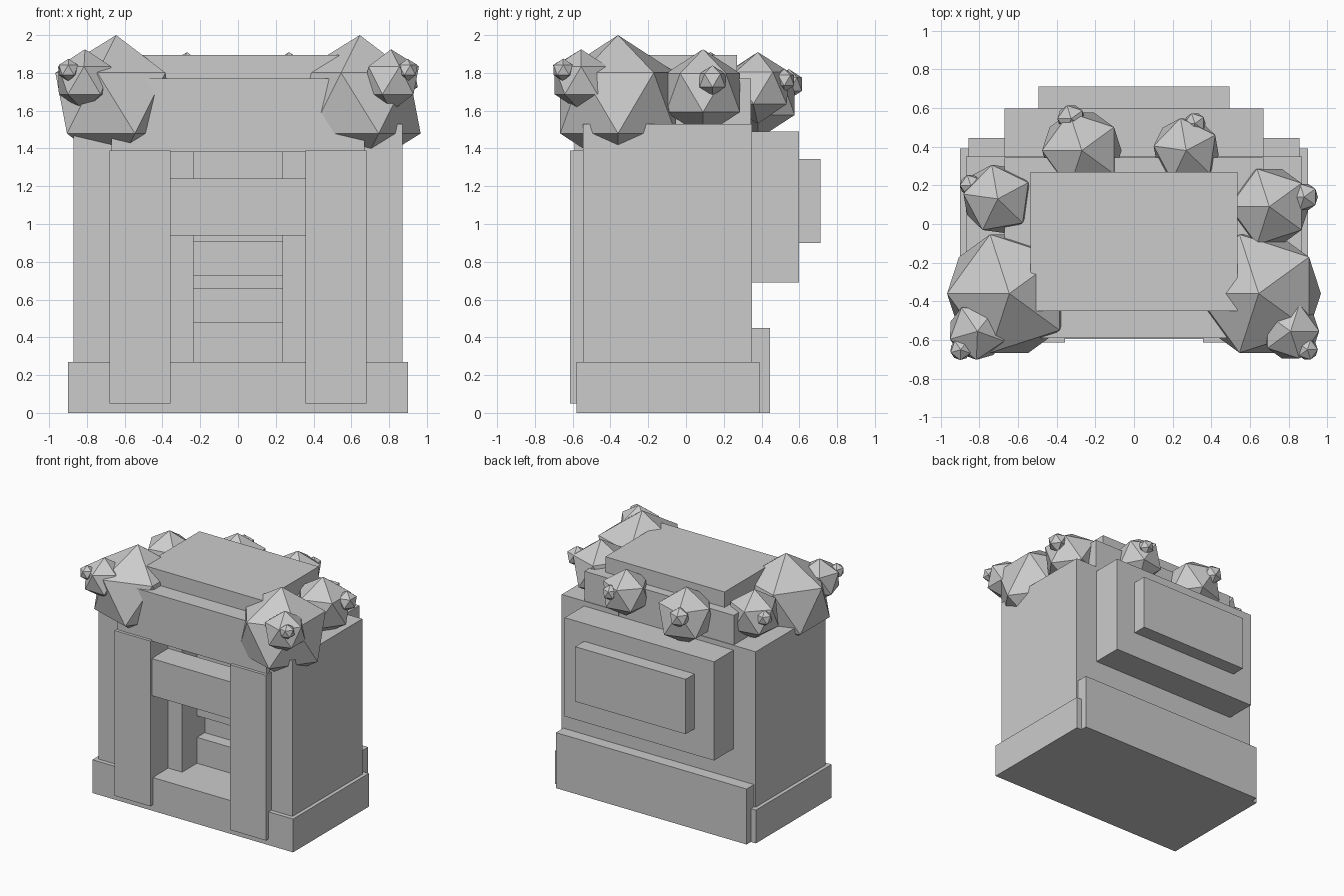
import bpy, math

if "Cube" in bpy.data.objects:
    bpy.data.objects.remove(bpy.data.objects["Cube"])

stone = bpy.data.materials.new("grey_stone")
stone.diffuse_color = (0.6, 0.6, 0.6, 1)
stone.use_nodes = True
stone.node_tree.nodes["Principled BSDF"].inputs["Base Color"].default_value = stone.diffuse_color


def finish(ob, name):
    ob.name = name
    ob.data.materials.append(stone)


def box(name, x, y, z):
    """Box from (min, max) ranges."""
    r = (x, y, z)
    bpy.ops.mesh.primitive_cube_add(size=1, location=[(a + b) / 2 for a, b in r])
    ob = bpy.context.object
    ob.scale = [b - a for a, b in r]
    bpy.ops.object.transform_apply(location=False, rotation=False, scale=True)
    finish(ob, name)


def pair(name, x, y, z):
    """Box and its copy mirrored across x = 0."""
    box("right_" + name, x, y, z)
    box("left_" + name, (-x[1], -x[0]), y, z)


def rock(name, pos, radius, turn=36):
    bpy.ops.mesh.primitive_ico_sphere_add(subdivisions=1, radius=radius, location=pos,
                                          rotation=(0, 0, math.radians(turn)))
    finish(bpy.context.object, name)


# plinth
box("plinth", (-0.9, 0.9), (-0.58, 0.39), (0, 0.27))
box("rear_plinth", (-0.855, 0.855), (0.35, 0.445), (0, 0.45))

# hollow body: side walls, stepped inner jambs, back of the recess
pair("side_wall", (0.36, 0.87), (-0.545, 0.35), (0.27, 1.53))
pair("inner_jamb", (0.235, 0.36), (-0.38, 0.35), (0.27, 1.38))
box("recess_back", (-0.235, 0.235), (-0.09, 0.35), (0.27, 1.38))

# slabs across the recess, leaving two slots
for i, z in enumerate([(0.27, 0.48), (0.655, 0.73), (0.905, 1.38)]):
    box(f"recess_slab_{i + 1}", (-0.235, 0.235), (-0.19, -0.09), z)

# front pillars and cross beam
pair("front_pillar", (0.357, 0.68), (-0.614, -0.54), (0.05, 1.39))
box("cross_beam", (-0.36, 0.36), (-0.594, -0.38), (0.94, 1.24))

# stacked top blocks
box("upper_block", (-0.67, 0.67), (-0.59, 0.345), (1.38, 1.77))
box("top_slab", (-0.535, 0.535), (-0.45, 0.27), (1.77, 1.895))

# stepped panels on the back
box("rear_panel", (-0.67, 0.67), (0.35, 0.598), (0.69, 1.49))
box("rear_raised_panel", (-0.495, 0.495), (0.598, 0.712), (0.9, 1.345))

# faceted rocks clustered at the front corners
for side, s, turn in (("left", -1, -20), ("right", 1, 0)):
    rock(side + "_front_large_rock", (0.645 * s, -0.36, 1.64), 0.36)
    rock(side + "_front_medium_rock", (0.81 * s, -0.555, 1.76), 0.165, turn)
    rock(side + "_front_small_rock", (0.897 * s, -0.65, 1.815), 0.06, turn)

# rocks at the sides
rock("left_side_rock", (-0.705, 0.13, 1.71), 0.2, 28)
rock("left_side_small_rock", (-0.845, 0.2, 1.74), 0.062)
rock("right_side_rock", (0.70, 0.09, 1.695), 0.23)
rock("right_side_small_rock", (0.88, 0.14, 1.76), 0.08)

# rocks at the back
rock("left_back_rock", (-0.27, 0.38, 1.68), 0.23)
rock("left_back_small_rock", (-0.325, 0.545, 1.74), 0.08)
rock("right_back_rock", (0.27, 0.38, 1.72), 0.19, 28)
rock("right_back_small_rock", (0.315, 0.52, 1.76), 0.062)
